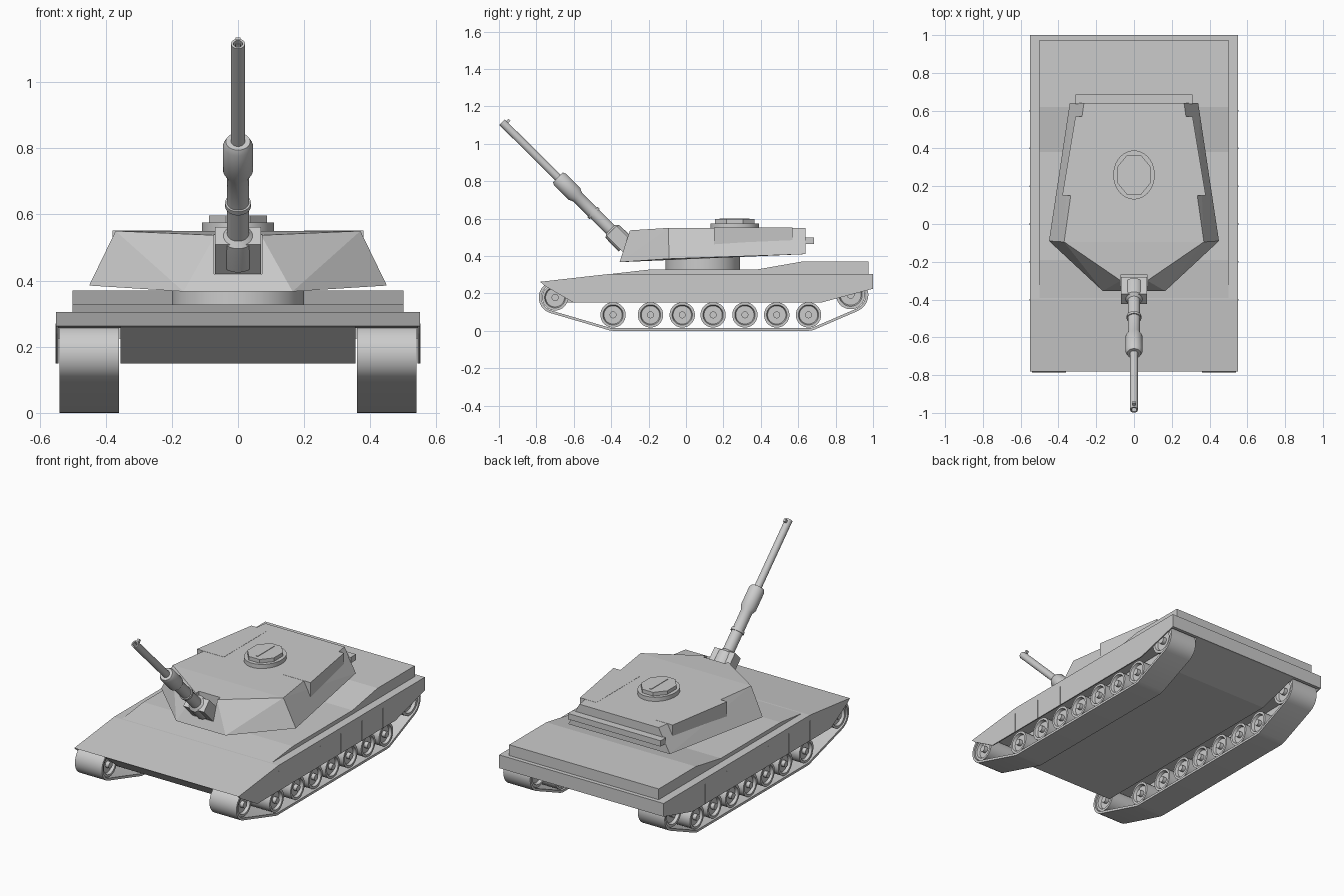
import bpy, bmesh, math
from mathutils import Vector, Matrix
from mathutils.geometry import convex_hull_2d

if "Cube" in bpy.data.objects:
    bpy.data.objects.remove(bpy.data.objects["Cube"])


def finish(name, bm, smooth=False):
    bmesh.ops.recalc_face_normals(bm, faces=bm.faces[:])
    me = bpy.data.meshes.new(name)
    bm.to_mesh(me)
    bm.free()
    ob = bpy.data.objects.new(name, me)
    bpy.context.collection.objects.link(ob)
    if smooth:
        bpy.ops.object.select_all(action='DESELECT')
        ob.select_set(True)
        bpy.context.view_layer.objects.active = ob
        bpy.ops.object.shade_smooth_by_angle(angle=math.radians(30))
    return ob


def prism(name, pts, x0, x1):
    """Side profile of (y, z) points extruded across x."""
    bm = bmesh.new()
    face = bm.faces.new([bm.verts.new((x0, y, z)) for y, z in pts])
    ext = bmesh.ops.extrude_face_region(bm, geom=[face])
    moved = [v for v in ext['geom'] if isinstance(v, bmesh.types.BMVert)]
    bmesh.ops.translate(bm, verts=moved, vec=(x1 - x0, 0, 0))
    return finish(name, bm)


def box(name, center, size, rot=None):
    bm = bmesh.new()
    bmesh.ops.create_cube(bm, size=1)
    m = Matrix.Translation(center) @ (rot or Matrix()) @ Matrix.Diagonal((*size, 1))
    bm.transform(m)
    return finish(name, bm)


def hull(name, pts):
    bm = bmesh.new()
    for p in pts:
        bm.verts.new(p)
    bmesh.ops.convex_hull(bm, input=bm.verts[:])
    bmesh.ops.dissolve_limit(bm, angle_limit=0.01, verts=bm.verts[:], edges=bm.edges[:])
    return finish(name, bm)


def lathe(name, profile, origin, axis, n=24, stretch=1.0):
    """Revolve (distance, radius) points about an axis through origin."""
    bm = bmesh.new()
    rings = []
    for d, r in profile:
        k = 1 if r == 0 else n
        rings.append([bm.verts.new((r * math.cos((i + .5) * math.tau / n),
                                    r * stretch * math.sin((i + .5) * math.tau / n), d))
                      for i in range(k)])
    for a, b in zip(rings, rings[1:]):
        for i in range(n):
            j = (i + 1) % n
            loop = [a[i % len(a)], a[j % len(a)], b[j % len(b)], b[i % len(b)]]
            bm.faces.new(list(dict.fromkeys(loop)))
    q = Vector((0, 0, 1)).rotation_difference(Vector(axis).normalized())
    bm.transform(Matrix.Translation(origin) @ q.to_matrix().to_4x4())
    return finish(name, bm, n > 8)


def both(pts):
    return [(s * x, y, z) for s in (-1, 1) for x, y, z in pts]


# Hull: belly between the tracks, full-width sponson slab, raised deck
prism("lower_hull", [(-.775, .26), (-.64, .15), (.72, .15), (.99, .225), (.99, .29), (-.5, .29)], -.355, .355)
prism("sponson_slab", [(-.78, .262), (-.40, .305), (1, .305), (1, .225), (.98, .225),
                       (.98, .29), (-.45, .285), (-.75, .257)], -.55, .55)
prism("upper_deck", [(-.40, .304), (-.19, .328), (.38, .328), (.62, .37), (.975, .37), (.975, .3)], -.5, .5)

# Running gear on each side
wheels = [(y, .085, .068) for y in (-.39, -.19, -.02, .145, .315, .485, .655)]
wheels += [(-.70, .178, .07), (.88, .193, .078)]
half = [(.088, 0), (.088, .27), (.065, .27), (.065, .72), (.082, .8), (.082, 1)]
belt_circles = [(y, z, r + .003) for y, z, r in (wheels[0], wheels[6], wheels[7], wheels[8])]
samples = []
for y, z, r in belt_circles:
    for i in range(32):
        a = i * math.tau / 32
        samples.append((y, z, r, math.cos(a), math.sin(a)))
order = convex_hull_2d([(y + r * c, z + r * s) for y, z, r, c, s in samples])

for side, s in (("left", -1), ("right", 1)):
    for i, (y, z, r) in enumerate(wheels):
        prof = [(d, k * r) for d, k in half]
        prof += [(-d, k * r) for d, k in reversed(half)]
        lathe(f"{side}_wheel_{i + 1}", prof, (s * .45, y, z), (1, 0, 0))

    # Track belt: an offset loop wrapped around the wheels
    bm = bmesh.new()
    loops = []
    for x, t in ((.36, 0), (.54, 0), (.54, .014), (.36, .014)):
        loops.append([bm.verts.new((s * x, samples[k][0] + (samples[k][2] + t) * samples[k][3],
                                    samples[k][1] + (samples[k][2] + t) * samples[k][4])) for k in order])
    n = len(order)
    for a in range(4):
        p, q = loops[a], loops[(a + 1) % 4]
        for i in range(n):
            bm.faces.new((p[i], p[(i + 1) % n], q[(i + 1) % n], q[i]))
    finish(f"{side}_track", bm, True)

    # Side skirt with seam strips
    prism(f"{side}_skirt", [(-.78, .262), (-.40, .305), (1, .305), (1, .225), (.72, .15),
                            (-.60, .15), (-.755, .24)], s * .543, s * .55)
    for i in range(6):
        box(f"{side}_skirt_seam_{i + 1}", (s * .55, -.4 + i * .2, .21), (.004, .008, .12))

# Turret: ring, faceted shell with a gun slot, side bins, rear rail
lathe("turret_ring", [(.32, 0), (.32, .2), (.4, .2), (.4, 0)], (0, .09, 0), (0, 0, 1), 32)
turret = hull("turret_shell", both([(.07, -.30, .537), (.37, -.095, .55), (.265, .64, .55),
                                    (.165, -.355, .367), (.45, -.09, .385), (.34, .64, .41)]))
cutter = box("slot_cutter", (0, -.4, .57), (.144, .26, .3))
cutter.hide_render = True
cutter.hide_set(True)
cut = turret.modifiers.new("gun_slot", 'BOOLEAN')
cut.operation = 'DIFFERENCE'
cut.solver = 'EXACT'
cut.object = cutter
for side, s in (("left", -1), ("right", 1)):
    hull(f"{side}_turret_bin", [(s * x, y, z) for z in (.45, .551)
                                for x, y in ((.2, .15), (.38, .15), (.31, .57), (.2, .57))])
box("turret_rear_rail", (0, .66, .482), (.62, .05, .035))

# Roof hatch
lathe("hatch_base", [(.54, 0), (.54, .11), (.575, .11), (.575, 0)], (0, .26, 0), (0, 0, 1), 32, 1.18)
lathe("hatch_lid", [(.57, 0), (.57, .095), (.597, .095), (.597, 0)], (0, .26, 0), (0, 0, 1), 8, 1.2)
box("hatch_bar", (0, .26, .597), (.012, .16, .006))

# Gun: revolved barrel raised about 45 degrees, mantlet block, muzzle sight
muzzle = Vector((0, -.984, 1.116))
aim = Vector((0, .71, -.704)).normalized()
lathe("gun_barrel", [(.06, 0), (.06, .014), (0, .014), (0, .021), (.42, .021), (.42, .037), (.437, .045),
                     (.545, .045), (.57, .033), (.682, .033), (.682, .039), (.698, .039), (.698, .033),
                     (.815, .033), (.83, .05), (.87, .052), (.93, .052), (.93, 0)], muzzle, aim)
tilt = Matrix.Rotation(math.radians(-45), 4, 'X')
box("gun_mantlet", muzzle + aim * .89, (.138, .13, .075), tilt)
box("muzzle_sight", muzzle + aim * .02 + Vector((0, .016, .016)), (.014, .016, .03), tilt)
